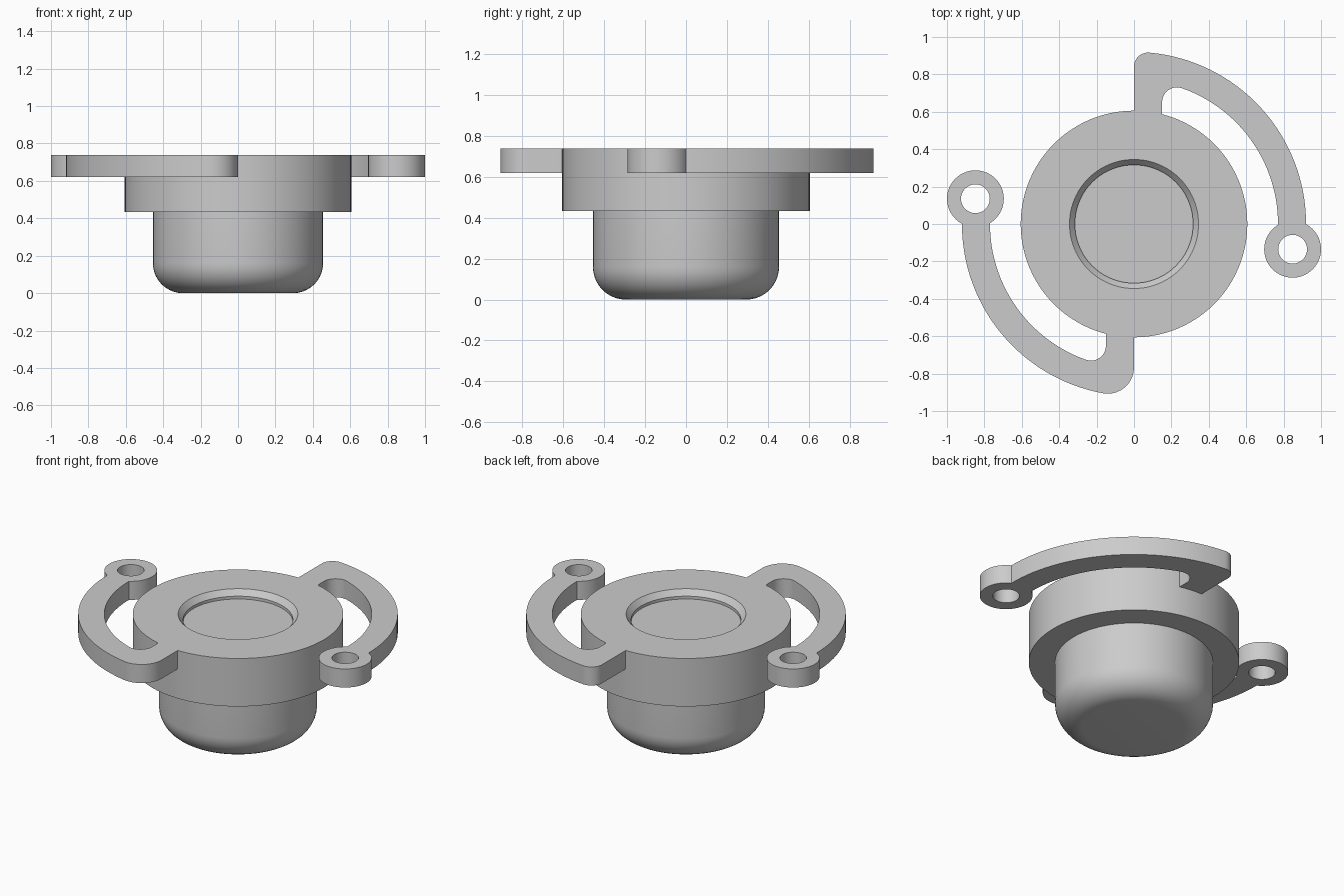
import bpy, bmesh
from math import sin, cos, pi, sqrt, atan2, acos, hypot

cube = bpy.data.objects.get("Cube")
if cube:
    bpy.data.objects.remove(cube, do_unlink=True)

TOP, ARM_BOTTOM = 0.738, 0.62
FLANGE_R, OUTER_R, INNER_R = 0.606, 0.92, 0.77
EYE, EYE_R, HOLE_R = (0.848, -0.135), 0.152, 0.077

grey = bpy.data.materials.new("plain grey")
grey.use_nodes = True
grey.diffuse_color = (0.6, 0.6, 0.6, 1)
grey.node_tree.nodes["Principled BSDF"].inputs["Base Color"].default_value = (0.6, 0.6, 0.6, 1)


def arc(centre, radius, start, end, steps):
    return [(centre[0] + radius * cos(start + (end - start) * i / steps),
             centre[1] + radius * sin(start + (end - start) * i / steps))
            for i in range(steps + 1)]


def finish(obj):
    """Clean the mesh, give it the colour and smooth its rounded faces."""
    bm = bmesh.new()
    bm.from_mesh(obj.data)
    bmesh.ops.remove_doubles(bm, verts=bm.verts, dist=0.0002)
    bmesh.ops.recalc_face_normals(bm, faces=bm.faces)
    bm.to_mesh(obj.data)
    bm.free()
    obj.data.materials.clear()
    obj.data.materials.append(grey)
    bpy.ops.object.select_all(action="DESELECT")
    obj.select_set(True)
    bpy.context.view_layer.objects.active = obj
    bpy.ops.object.shade_smooth_by_angle(angle=pi / 6)


def turned_body(name):
    """Round plug, flange and shallow chamfered recess in one turned profile."""
    profile = [(0, 0)] + arc((0.295, 0.16), 0.16, -pi / 2, 0, 10)
    profile += [(0.455, 0.433), (FLANGE_R, 0.433), (FLANGE_R, TOP),
                (0.345, TOP), (0.316, TOP - 0.034), (0.316, TOP - 0.052),
                (0, TOP - 0.052)]
    bm = bmesh.new()
    verts = [bm.verts.new((r, 0, z)) for r, z in profile]
    edges = [bm.edges.new(pair) for pair in zip(verts, verts[1:])]
    bmesh.ops.spin(bm, geom=verts + edges, cent=(0, 0, 0), axis=(0, 0, 1),
                   angle=2 * pi, steps=96, use_merge=False)
    mesh = bpy.data.meshes.new(name)
    bm.to_mesh(mesh)
    bm.free()
    obj = bpy.data.objects.new(name, mesh)
    bpy.context.collection.objects.link(obj)
    finish(obj)


def arm_outline(corner_r):
    """Closed outline: root, outer arc, round eye, inner arc, slot end."""
    eye_angle, eye_dist = atan2(EYE[1], EYE[0]), hypot(*EYE)

    def meet(radius):
        # Angle at which an arc of the arm runs into the eye
        return eye_angle + acos((radius**2 + eye_dist**2 - EYE_R**2) / (2 * radius * eye_dist))

    def eye_side(radius):
        a = meet(radius)
        return atan2(radius * sin(a) - EYE[1], radius * cos(a) - EYE[0])

    corner = (corner_r, sqrt((OUTER_R - corner_r)**2 - corner_r**2))
    turn = atan2(corner[1], corner[0])
    slot_r, web = 0.08, 0.15
    slot = (web + slot_r, sqrt((INNER_R - slot_r)**2 - (web + slot_r)**2))
    slot_turn = atan2(slot[1], slot[0])

    points = arc(corner, corner_r, pi, turn, 10)
    points += arc((0, 0), OUTER_R, turn, meet(OUTER_R), 32)[1:]
    points += arc(EYE, EYE_R, eye_side(OUTER_R), eye_side(INNER_R) - 2 * pi, 40)[1:]
    points += arc((0, 0), INNER_R, meet(INNER_R), slot_turn, 28)[1:]
    points += arc(slot, slot_r, slot_turn, pi, 10)[1:]
    root_r = FLANGE_R - 0.003
    points += arc((0, 0), root_r, acos(web / root_r), pi / 2, 6)
    return points


def slotted_arm(name, side, corner_r):
    curve = bpy.data.curves.new(name, "CURVE")
    curve.dimensions = "2D"
    curve.fill_mode = "BOTH"
    curve.extrude = (TOP - ARM_BOTTOM) / 2
    for loop in (arm_outline(corner_r), arc(EYE, HOLE_R, 0, 2 * pi, 32)[:-1]):
        spline = curve.splines.new("POLY")
        spline.points.add(len(loop) - 1)
        for point, (x, y) in zip(spline.points, loop):
            point.co = (side * x, side * y, 0, 1)
        spline.use_cyclic_u = True
    obj = bpy.data.objects.new(name, curve)
    obj.location.z = (TOP + ARM_BOTTOM) / 2
    bpy.context.collection.objects.link(obj)
    bpy.ops.object.select_all(action="DESELECT")
    obj.select_set(True)
    bpy.context.view_layer.objects.active = obj
    bpy.ops.object.convert(target="MESH")
    finish(bpy.context.view_layer.objects.active)


turned_body("flanged_plug_body")
slotted_arm("left_arm", 1, 0.075)
slotted_arm("right_arm", -1, 0.14)
